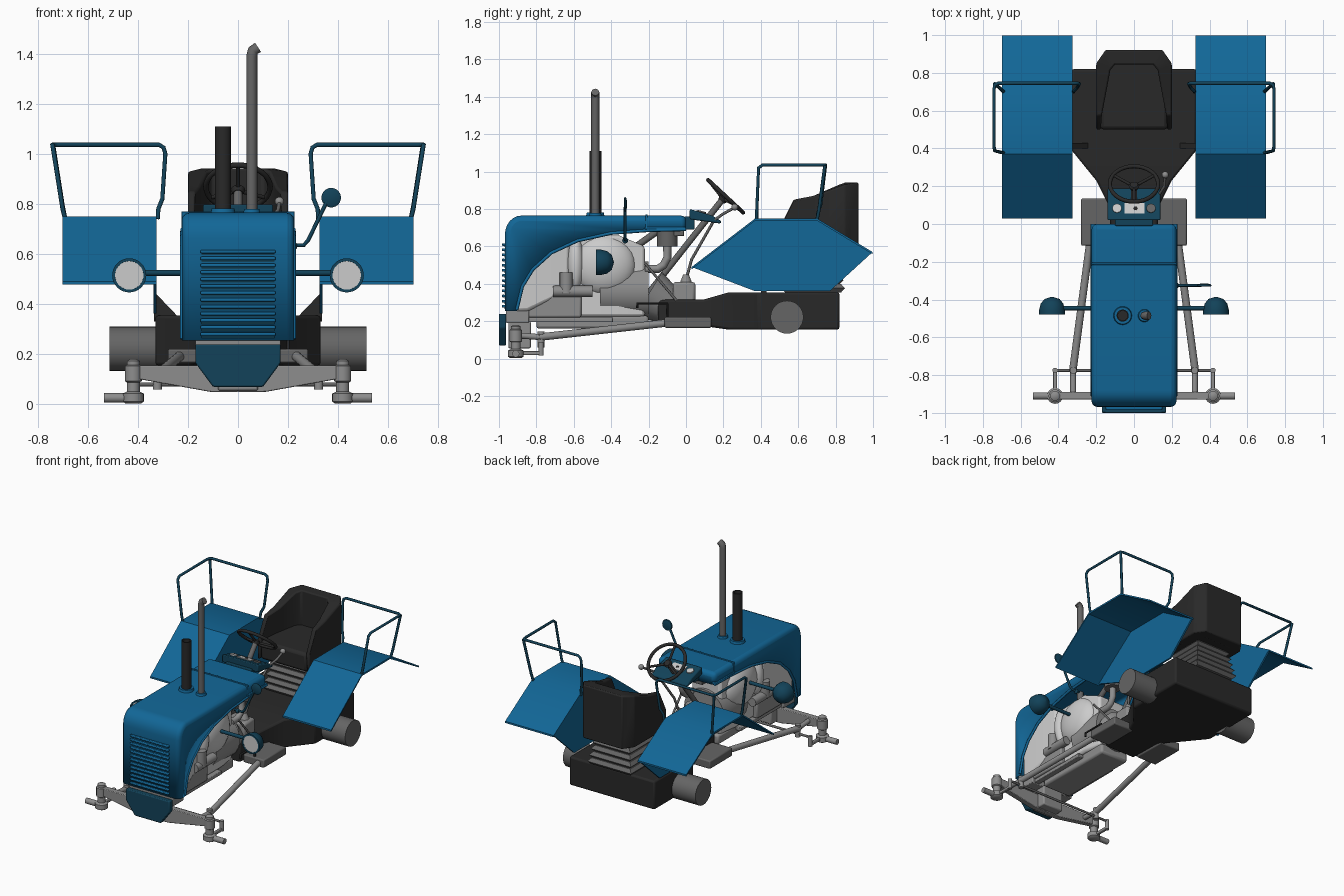
import bpy, bmesh, math
from mathutils import Vector


def material(name, rgb):
    m = bpy.data.materials.new(name)
    m.diffuse_color = (*rgb, 1)
    return m


BLUE = material("blue_paint", (0.006, 0.135, 0.31))
NAVY = material("dark_blue_paint", (0.006, 0.055, 0.10))
BLACK = material("black", (0.022, 0.022, 0.022))
DARK = material("dark_grey", (0.13, 0.13, 0.13))
MID = material("mid_grey", (0.27, 0.27, 0.27))
PALE = material("pale_grey", (0.75, 0.75, 0.75))


def finish(ob, mat, bevel=0, angle=35):
    if mat:
        ob.data.materials.append(mat)
    bpy.ops.object.select_all(action='DESELECT')
    ob.select_set(True)
    bpy.context.view_layer.objects.active = ob
    if ob.type == 'CURVE':
        bpy.ops.object.convert(target='MESH')
        ob = bpy.context.object
    bpy.ops.object.shade_smooth_by_angle(angle=math.radians(angle))
    if bevel:
        b = ob.modifiers.new("bevel", 'BEVEL')
        b.width, b.segments, b.limit_method = bevel, 2, 'ANGLE'
    return ob


def mesh(name, verts, faces, mat=None, bevel=0):
    me = bpy.data.meshes.new(name)
    bm = bmesh.new()
    vs = [bm.verts.new(v) for v in verts]
    for f in faces:
        bm.faces.new([vs[i] for i in f])
    bmesh.ops.recalc_face_normals(bm, faces=bm.faces)
    bm.to_mesh(me)
    bm.free()
    ob = bpy.data.objects.new(name, me)
    bpy.context.collection.objects.link(ob)
    return finish(ob, mat, bevel)


def loft(name, rings, mat=None, bevel=0, caps=True):
    n = len(rings[0])
    faces = [(r * n + i, r * n + (i + 1) % n, (r + 1) * n + (i + 1) % n, (r + 1) * n + i)
             for r in range(len(rings) - 1) for i in range(n)]
    if caps:
        faces += [tuple(range(n)), tuple(range((len(rings) - 1) * n, len(rings) * n))]
    return mesh(name, [v for r in rings for v in r], faces, mat, bevel)


def rects(name, secs, mat=None, bevel=0):
    """Loft of rectangles along y: (y, half width, z low, z high)."""
    return loft(name, [[(-w, y, a), (w, y, a), (w, y, b), (-w, y, b)] for y, w, a, b in secs], mat, bevel)


def box(name, x0, x1, y0, y1, z0, z1, mat=None, bevel=0):
    return loft(name, [[(x0, y, z0), (x1, y, z0), (x1, y, z1), (x0, y, z1)] for y in (y0, y1)], mat, bevel)


def prism_x(name, prof, x0, x1, mat=None, bevel=0):
    return loft(name, [[(x, y, z) for y, z in prof] for x in (x0, x1)], mat, bevel)


def lathe(name, prof, origin, axis, mat=None, n=24):
    q = Vector(axis).to_track_quat('Z', 'Y')
    rings = [[Vector(origin) + q @ Vector((max(r, 1e-4) * math.cos(k * math.tau / n),
              max(r, 1e-4) * math.sin(k * math.tau / n), t)) for k in range(n)] for r, t in prof]
    return loft(name, rings, mat)


def rod(name, a, b, r, mat=None, r2=None, n=20):
    d = Vector(b) - Vector(a)
    return lathe(name, [(r, 0), (r if r2 is None else r2, d.length)], a, d, mat, n)


def ball(name, c, rad, mat=None):
    bpy.ops.mesh.primitive_uv_sphere_add(segments=24, ring_count=14, radius=1, location=c)
    ob = bpy.context.object
    ob.name, ob.scale = name, rad
    return finish(ob, mat, 0, 60)


def tube(name, pts, r, mat=None, cyclic=False):
    cu = bpy.data.curves.new(name, 'CURVE')
    cu.dimensions, cu.bevel_depth, cu.bevel_resolution, cu.use_fill_caps = '3D', r, 2, True
    sp = cu.splines.new('POLY')
    sp.points.add(len(pts) - 1)
    for p, co in zip(sp.points, pts):
        p.co = (*co, 1)
    sp.use_cyclic_u = cyclic
    ob = bpy.data.objects.new(name, cu)
    bpy.context.collection.objects.link(ob)
    return finish(ob, mat, 0, 50)


# Hood: open-bottomed shell with arched sides
arch = [(-0.905, 0.255), (-0.875, 0.38), (-0.82, 0.47), (-0.72, 0.56), (-0.58, 0.625),
        (-0.4, 0.665), (-0.2, 0.68), (0, 0.685)]
nose = [(-0.88 - 0.088 * math.sin(t), 0.665 + 0.1 * math.cos(t))
        for t in [k * math.pi / 12 for k in range(7)]]
prof = arch + [(0, 0.765)] + nose + [(-0.968, 0.255)]
n, na = len(prof), len(arch)
skip = set(range(na - 1)) | {n - 1}
hood = mesh("hood", [(x, y, z) for x in (-0.224, 0.224) for y, z in prof],
            [tuple(range(n)), tuple(range(n, 2 * n))] +
            [(i, (i + 1) % n, (i + 1) % n + n, i + n) for i in range(n) if i not in skip], BLUE, 0.028)
hood.modifiers["bevel"].use_clamp_overlap = False
hood.modifiers["bevel"].segments = 3
sol = hood.modifiers.new("shell", 'SOLIDIFY')
sol.thickness = 0.01
box("hood_seam", -0.226, 0.226, -0.217, -0.205, 0.69, 0.77, BLUE, 0.003)
for k in range(13):
    z = 0.28 + k * 0.0275
    box("grille_louvre", -0.15, 0.15, -0.985, -0.965, z - 0.007, z + 0.007, BLUE, 0.005)
    box("grille_gap", -0.145, 0.145, -0.970, -0.960, z - 0.014, z - 0.007, NAVY)
for s in (-1, 1):
    tube("hood_arch_trim", [(s * 0.222, y, z + 0.006) for y, z in arch], 0.009, BLUE)
    box("hood_top_trim", s * 0.2, s * 0.229, -0.22, 0, 0.69, 0.705, BLUE, 0.004)

# Front weight and nose frame
w = [(-0.17, 0.24), (-0.17, 0.165), (-0.1, 0.07), (0.1, 0.07), (0.17, 0.165), (0.17, 0.24)]
loft("front_weight", [[(x, y, z) for x, z in w] for y in (-1.0, -0.962)], NAVY, 0.006)
box("nose_frame", -0.17, 0.17, -0.962, -0.84, 0.19, 0.262, MID, 0.005)

# Exhaust and air intake
lathe("exhaust_collar", [(0.035, 0), (0.03, 0.02)], (0.055, -0.485, 0.76), (0, 0, 1), BLUE)
tube("exhaust_pipe", [(0.055, -0.485, 0.7), (0.055, -0.485, 1.39), (0.06, -0.485, 1.412), (0.08, -0.485, 1.425)], 0.022, DARK)
lathe("intake_collar", [(0.05, 0), (0.045, 0.022)], (-0.06, -0.485, 0.76), (0, 0, 1), BLUE)
lathe("intake_pipe", [(0.032, 0), (0.032, 0.36), (0.025, 0.36), (0.025, 0.3)], (-0.06, -0.485, 0.75), (0, 0, 1), BLACK)

# Engine
rects("radiator", [(-0.93, 0.18, 0.25, 0.72), (-0.85, 0.18, 0.25, 0.72), (-0.62, 0.15, 0.36, 0.66)], None, 0.02)
rects("engine_block", [(-0.86, 0.12, 0.225, 0.6), (-0.6, 0.13, 0.225, 0.65), (-0.36, 0.13, 0.225, 0.66),
                       (-0.22, 0.11, 0.225, 0.6)], None, 0.015)
rects("oil_pan", [(-0.8, 0.11, 0.16, 0.23), (-0.2, 0.11, 0.16, 0.23)], MID, 0.015)
rod("clutch_housing", (0, -0.46, 0.365), (0, -0.2, 0.365), 0.155, MID, n=32)
rod("bell_housing", (0, -0.2, 0.345), (0, -0.06, 0.26), 0.14, MID, 0.09)
for s in (-1, 1):
    ball("engine_side_cover", (s * 0.12, -0.59, 0.51), (0.06, 0.046, 0.14))
    ball("engine_shroud", (s * 0.1, -0.44, 0.5), (0.085, 0.17, 0.16))
    box("frame_rail", s * 0.11, s * 0.15, -0.87, -0.39, 0.195, 0.22, MID, 0.004)
    box("engine_foot", s * 0.1, s * 0.16, -0.86, -0.56, 0.22, 0.36, MID, 0.01)
    rod("pump", (s * 0.16, -0.71, 0.36), (s * 0.16, -0.5, 0.36), 0.03, MID)
    rod("pump_cap", (s * 0.16, -0.64, 0.35), (s * 0.16, -0.64, 0.46), 0.035, MID)
rod("filter", (0.1, -0.1, 0.60), (0.1, -0.1, 0.69), 0.055, DARK)
box("filter_bracket", -0.12, 0.14, -0.14, -0.01, 0.655, 0.685, DARK, 0.004)
tube("filter_pipe", [(0.1, -0.1, 0.62), (0.1, -0.1, 0.54), (0.1, -0.12, 0.5), (0.1, -0.15, 0.48), (0.1, -0.22, 0.48)], 0.022, MID)
rod("manifold_pipe", (0.08, -0.38, 0.52), (0.08, -0.14, 0.69), 0.018, DARK)
rod("pedal_rod", (0.16, -0.22, 0.51), (0.16, -0.05, 0.31), 0.007, DARK)
tube("pedal_lever", [(0.2, -0.26, 0.27), (0.2, -0.26, 0.295), (0.2, -0.1, 0.295), (0.2, -0.1, 0.22)], 0.007, BLACK)

# Transmission and rear body
rects("transmission", [(-0.15, 0.12, 0.175, 0.315), (0.09, 0.13, 0.175, 0.315), (0.23, 0.2, 0.155, 0.355),
                       (0.39, 0.33, 0.155, 0.355), (0.82, 0.33, 0.155, 0.355)], BLACK, 0.012)
box("gear_housing", -0.06, 0.1, -0.07, 0.05, 0.3, 0.41, MID, 0.015)
rod("gear_tower", (0.05, 0, 0.4), (0.05, 0, 0.45), 0.035, MID, 0.015)
tube("gear_lever", [(0.05, 0, 0.42), (0.07, 0.03, 0.53), (0.13, 0.15, 0.74), (0.16, 0.2, 0.775), (0.165, 0.255, 0.805)], 0.008, DARK)
ball("gear_knob", (0.165, 0.26, 0.81), (0.018,) * 3, MID)

# Steering wheel and column
c, nrm = Vector((0, 0.212, 0.868)), Vector((0, 0.68, 0.733)).normalized()
q = nrm.to_track_quat('Z', 'Y')
tube("steering_wheel", [c + q @ Vector((0.128 * math.cos(k * math.tau / 40), 0.128 * math.sin(k * math.tau / 40), 0))
                        for k in range(40)], 0.011, BLACK, True)
for a in (90, 210, 330):
    a = math.radians(a)
    rod("wheel_spoke", c - nrm * 0.02, c + q @ Vector((0.126 * math.cos(a), 0.126 * math.sin(a), 0)), 0.008, BLACK)
lathe("wheel_hub", [(0.02, 0), (0.028, 0.02), (0.02, 0.03)], c - nrm * 0.035, nrm, BLACK)
rod("steering_column", (0, 0.19, 0.845), (0, -0.2, 0.35), 0.017, DARK)

# Dashboard with gauges
prism_x("dashboard", [(0.02, 0.80), (0.14, 0.765), (0.19, 0.735), (0.185, 0.722), (0.13, 0.73), (0.02, 0.745)], -0.14, 0.14, NAVY, 0.008)
box("dashboard_mount", -0.1, 0.1, -0.01, 0.045, 0.69, 0.76, NAVY, 0.005)
up = (0, 0.28, 0.96)
for x, m, r in ((-0.09, PALE, 0.024), (0.09, DARK, 0.024), (0.008, BLACK, 0.01)):
    lathe("gauge", [(r, 0), (r, 0.016)], (x, 0.08, 0.774), up, m)
prism_x("gauge_panel", [(0.055, 0.785), (0.055, 0.795), (0.11, 0.779), (0.11, 0.769)], -0.05, 0.055, PALE)

# Mirror on its arm
tube("mirror_arm", [(0.2, -0.325, 0.635), (0.262, -0.325, 0.635), (0.28, -0.325, 0.655), (0.355, -0.325, 0.81)], 0.008, NAVY)
ball("mirror_mount", (0.225, -0.325, 0.632), (0.012, 0.016, 0.016), NAVY)
lathe("mirror", [(0.03, 0), (0.039, 0.005), (0.036, 0.012), (0.02, 0.016)], (0.372, -0.332, 0.825), (0, 1, 0), NAVY)

# Seat: cushion, wrap-around back and bellows
box("seat_cushion", -0.18, 0.18, 0.5, 0.87, 0.57, 0.7, BLACK, 0.02)
half = [(0.2, 0.5, 0.175, 0.5, 0.7), (0.2, 0.575, 0.17, 0.575, 0.85), (0.2, 0.68, 0.15, 0.68, 0.87),
        (0.2, 0.85, 0.125, 0.815, 0.93), (0.15, 0.922, 0.1, 0.845, 0.942)]
wrap = half + [(-a, b, -d, e, z) for a, b, d, e, z in reversed(half)]
loft("seat_back", [[(a, b, 0.57), (a, b, z), (d, e, z), (d * 1.05, e, 0.57)] for a, b, d, e, z in wrap], BLACK, 0.012)
for k in range(5):
    v, z = 0.17 - 0.008 * k, 0.355 + k * 0.043
    loft("seat_bellows", [[(-u, 0.68 - u, h), (u, 0.68 - u, h), (u, 0.68 + u, h), (-u, 0.68 + u, h)]
                          for u, h in ((v - 0.02, z), (v, z + 0.0215), (v - 0.02, z + 0.043))], DARK)

for s in (-1, 1):
    # Fender: folded top sheet and inner side plate
    top = [(0.03, 0.49), (0.37, 0.75), (0.7, 0.75), (0.998, 0.57)]
    sheet = top + [(y, z - 0.012) for y, z in reversed(top)]
    prism_x("fender_top", sheet, s * 0.325, s * 0.7, BLUE)
    prism_x("fender_side", top + [(0.77, 0.362), (0.366, 0.362)], s * 0.325, s * 0.337, BLUE)
    loft("fender_bracket", [[(s * 0.335, y, 0.45), (s * 0.335, y, 0.33), (s * 0.22, y, 0.33)] for y in (0.4, 0.43)], BLACK)
    # Fender rails
    tube("fender_rail", [(s * 0.32, 0.7, 0.74), (s * 0.318, 0.705, 0.78), (s * 0.302, 0.72, 0.82), (s * 0.29, 0.742, 1.0),
         (s * 0.297, 0.745, 1.025), (s * 0.315, 0.745, 1.036), (s * 0.72, 0.745, 1.036), (s * 0.738, 0.735, 1.036),
         (s * 0.741, 0.71, 1.036), (s * 0.741, 0.41, 1.036), (s * 0.738, 0.388, 1.02), (s * 0.7, 0.378, 0.78),
         (s * 0.69, 0.378, 0.74)], 0.009, NAVY)
    tube("fender_rail_post", [(s * 0.738, 0.743, 1.034), (s * 0.7, 0.71, 0.79), (s * 0.69, 0.7, 0.74)], 0.009, NAVY)
    # Rear axle stub and step
    rod("rear_axle", (s * 0.3, 0.54, 0.222), (s * 0.512, 0.54, 0.222), 0.088, DARK, n=32)
    box("step", s * 0.12, s * 0.28, -0.115, 0.135, 0.165, 0.222, DARK, 0.008)
    # Headlight
    lathe("headlight", [(0.056, 0.01), (0.057, 0), (0.068, 0), (0.068, 0.025), (0.06, 0.058), (0.04, 0.083), (0, 0.095)],
          (s * 0.434, -0.48, 0.515), (0, 1, 0), NAVY, 32)
    lathe("headlight_reflector", [(0.058, 0.002), (0.035, 0.006), (0, 0.009)], (s * 0.434, -0.48, 0.515), (0, 1, 0), PALE, 32)
    rod("headlight_arm", (s * 0.12, -0.445, 0.525), (s * 0.38, -0.445, 0.525), 0.012, NAVY)
    # Front axle, knuckle, spindle and steering rods
    a = [(0, 0.05), (0.11, 0.05), (0.39, 0.1), (0.43, 0.1), (0.43, 0.155), (0.3, 0.155), (0, 0.155)]
    loft("front_axle", [[(s * x, y, z) for x, z in a] for y in (-0.93, -0.89)], MID, 0.004)
    lathe("knuckle", [(0.03, 0), (0.042, 0.008), (0.042, 0.04), (0.026, 0.048), (0.026, 0.085), (0.034, 0.09), (0.034, 0.15),
                      (0.026, 0.155), (0.026, 0.17), (0.012, 0.178)], (s * 0.418, -0.91, 0.003), (0, 0, 1), MID)
    rod("spindle", (s * 0.4, -0.91, 0.026), (s * 0.535, -0.91, 0.026), 0.019, MID)
    box("steering_arm", s * 0.408, s * 0.428, -0.91, -0.765, 0.02, 0.04, MID, 0.004)
    rod("rod_end", (s * 0.418, -0.775, 0.018), (s * 0.418, -0.775, 0.09), 0.014, MID)
    rod("radius_rod", (s * 0.325, -0.785, 0.115), (s * 0.235, -0.11, 0.19), 0.02, MID)
    rod("radius_rod_joint", (s * 0.322, -0.775, 0.06), (s * 0.322, -0.775, 0.145), 0.018, MID)
    rod("radius_link", (s * 0.322, -0.91, 0.125), (s * 0.322, -0.775, 0.115), 0.016, MID)
rod("tie_rod", (-0.42, -0.775, 0.08), (0.42, -0.775, 0.08), 0.008, DARK)
box("axle_pivot", -0.08, 0.08, -0.95, -0.83, 0.055, 0.2, MID, 0.008)
